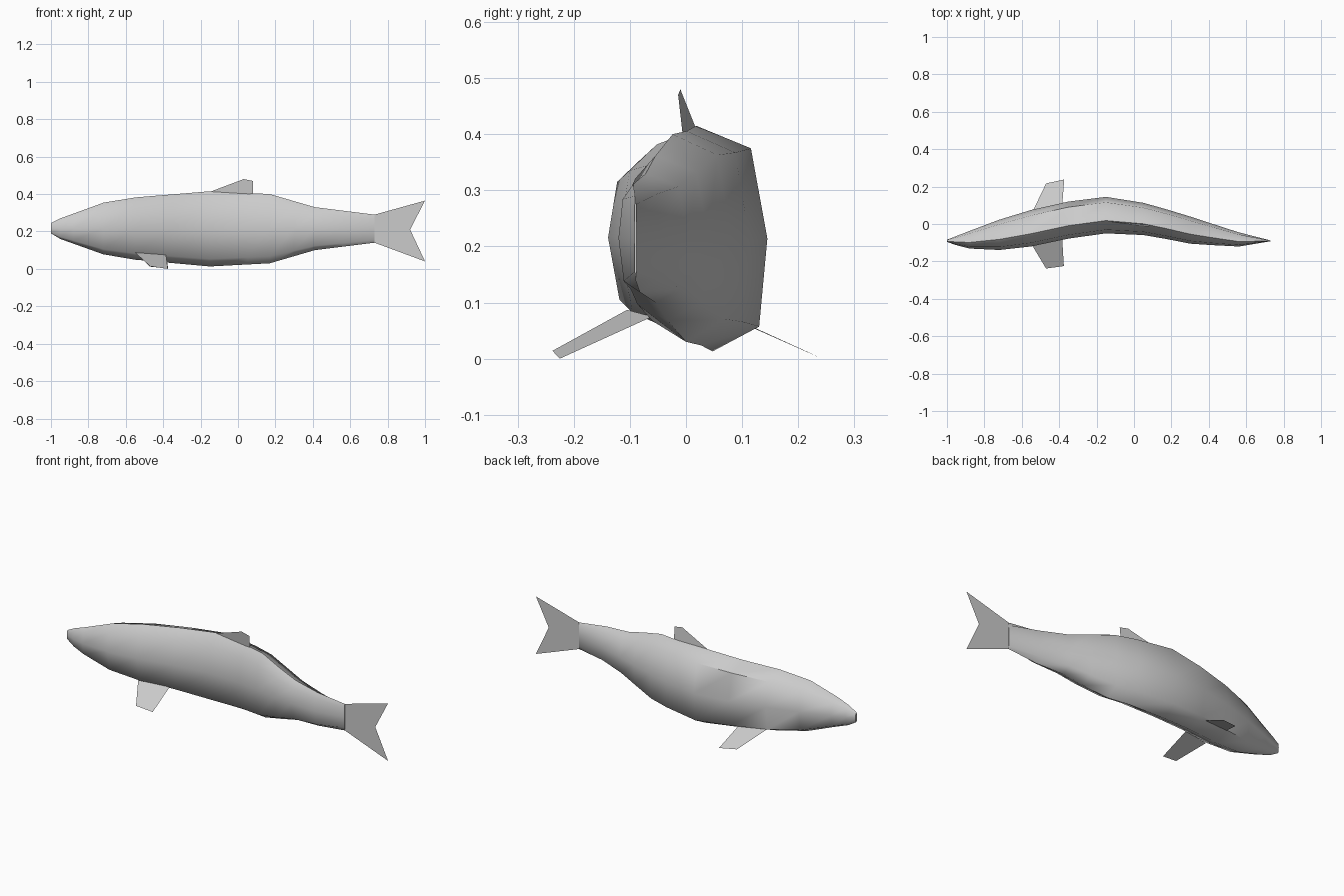
import bpy

if "Cube" in bpy.data.objects:
    bpy.data.objects.remove(bpy.data.objects["Cube"])

def make(name, verts, faces, smooth=False):
    me = bpy.data.meshes.new(name)
    me.from_pydata(verts, [], faces)
    me.polygons.foreach_set("use_smooth", [smooth] * len(me.polygons))
    ob = bpy.data.objects.new(name, me)
    bpy.context.collection.objects.link(ob)
    return ob

def at(keys, x):
    """Linear lookup in a list of (x, a, b) rows."""
    for p, q in zip(keys, keys[1:]):
        if x <= q[0]:
            t = (x - p[0]) / (q[0] - p[0])
            return [u + (v - u) * t for u, v in zip(p[1:], q[1:])]
    return keys[-1][1:]

# Side outline (x, bottom z, top z) and plan outline (x, min y, max y)
side = [(-1, .19, .245), (-.95, .16, .27), (-.67, .06, .372), (-.15, .013, .415),
        (.17, .03, .40), (.41, .10, .33), (.73, .14, .29)]
plan = [(-1, -.096, -.084), (-.9, -.13, -.045), (-.73, -.14, .02), (-.55, -.12, .075),
        (-.35, -.078, .12), (-.15, -.05, .145), (.07, -.06, .11), (.3, -.105, .04),
        (.55, -.122, -.042), (.73, -.092, -.088)]
# Eight-sided, slightly leaning cross-section
section = [(-.3, 1), (.7, .8), (1, 0), (.85, -.78), (0, -1), (-.75, -.8), (-1, 0), (-.8, .72)]

# Body: loft of the section along the curved spine
stations = [-1, -.95, -.88, -.72, -.55, -.35, -.15, .05, .17, .3, .41, .56, .73]
verts, faces, n = [], [], len(section)
for x in stations:
    z0, z1 = at(side, x)
    y0, y1 = at(plan, x)
    for a, b in section:
        verts.append((x, (y0 + y1) / 2 + a * (y1 - y0) / 2, (z0 + z1) / 2 + b * (z1 - z0) / 2))
for i in range(len(stations) - 1):
    for j in range(n):
        k = (j + 1) % n
        faces.append((i * n + j, i * n + k, (i + 1) * n + k, (i + 1) * n + j))
faces.append(tuple(reversed(range(n))))
last = (len(stations) - 1) * n
faces.append(tuple(range(last, last + n)))
body = make("body", verts, faces, True)
bpy.context.view_layer.objects.active = body
body.select_set(True)
bpy.ops.object.shade_smooth_by_angle(angle=1.0)

# Thin flat fins
make("tail_fin", [(.73, -.09, .29), (.73, -.09, .14), (1, -.09, .04), (.92, -.09, .21), (1, -.09, .365)],
     [(0, 1, 3), (1, 2, 3), (0, 3, 4)])
make("dorsal_fin", [(-.15, .017, .412), (.08, -.006, .40), (.08, -.014, .47), (.03, -.01, .48)],
     [(0, 1, 2, 3)])
make("near_pectoral_fin", [(-.55, -.105, .087), (-.47, -.238, .014), (-.375, -.225, 0), (-.385, -.06, .075)],
     [(0, 1, 2, 3)])
make("far_pectoral_fin", [(-.55, .05, .088), (-.47, .217, .012), (-.373, .238, .002), (-.385, .085, .07)],
     [(0, 1, 2, 3)])
